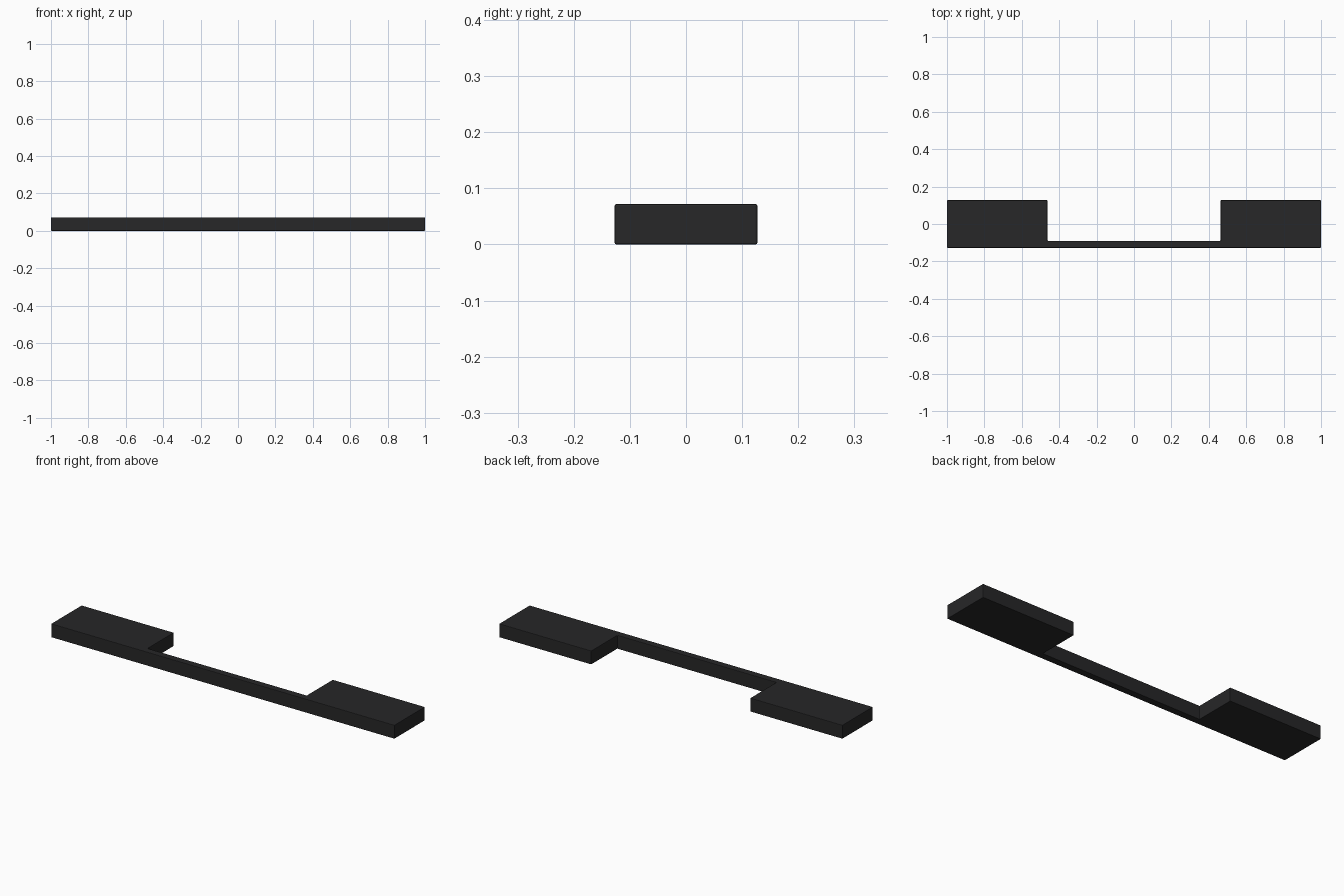
import bpy, bmesh

if "Cube" in bpy.data.objects:
    bpy.data.objects.remove(bpy.data.objects["Cube"])

HALF_L, HALF_W, HEIGHT = 1.0, 0.127, 0.072
PAD_INNER, BAR_BACK = 0.463, -0.09

# dark plastic
mat = bpy.data.materials.new("dark_plastic")
mat.diffuse_color = (0.02, 0.02, 0.021, 1)
mat.use_nodes = True
mat.node_tree.nodes["Principled BSDF"].inputs["Base Color"].default_value = mat.diffuse_color

# U-shaped outline: one end pad with half the bar, then mirrored
half = [(HALF_L, -HALF_W), (HALF_L, HALF_W), (PAD_INNER, HALF_W), (PAD_INNER, BAR_BACK)]
outline = half + [(-x, y) for x, y in reversed(half)]

# extrude the outline into a solid handle
bm = bmesh.new()
face = bm.faces.new([bm.verts.new((x, y, 0)) for x, y in outline])
ext = bmesh.ops.extrude_face_region(bm, geom=[face])
top = [g for g in ext["geom"] if isinstance(g, bmesh.types.BMVert)]
bmesh.ops.translate(bm, verts=top, vec=(0, 0, HEIGHT))
bmesh.ops.recalc_face_normals(bm, faces=bm.faces)

mesh = bpy.data.meshes.new("handle")
bm.to_mesh(mesh)
bm.free()
mesh.materials.append(mat)
handle = bpy.data.objects.new("handle", mesh)
bpy.context.collection.objects.link(handle)

# slightly softened edges
bevel = handle.modifiers.new("edge_softening", "BEVEL")
bevel.width = 0.003
bevel.segments = 2
bevel.limit_method = 'ANGLE'
